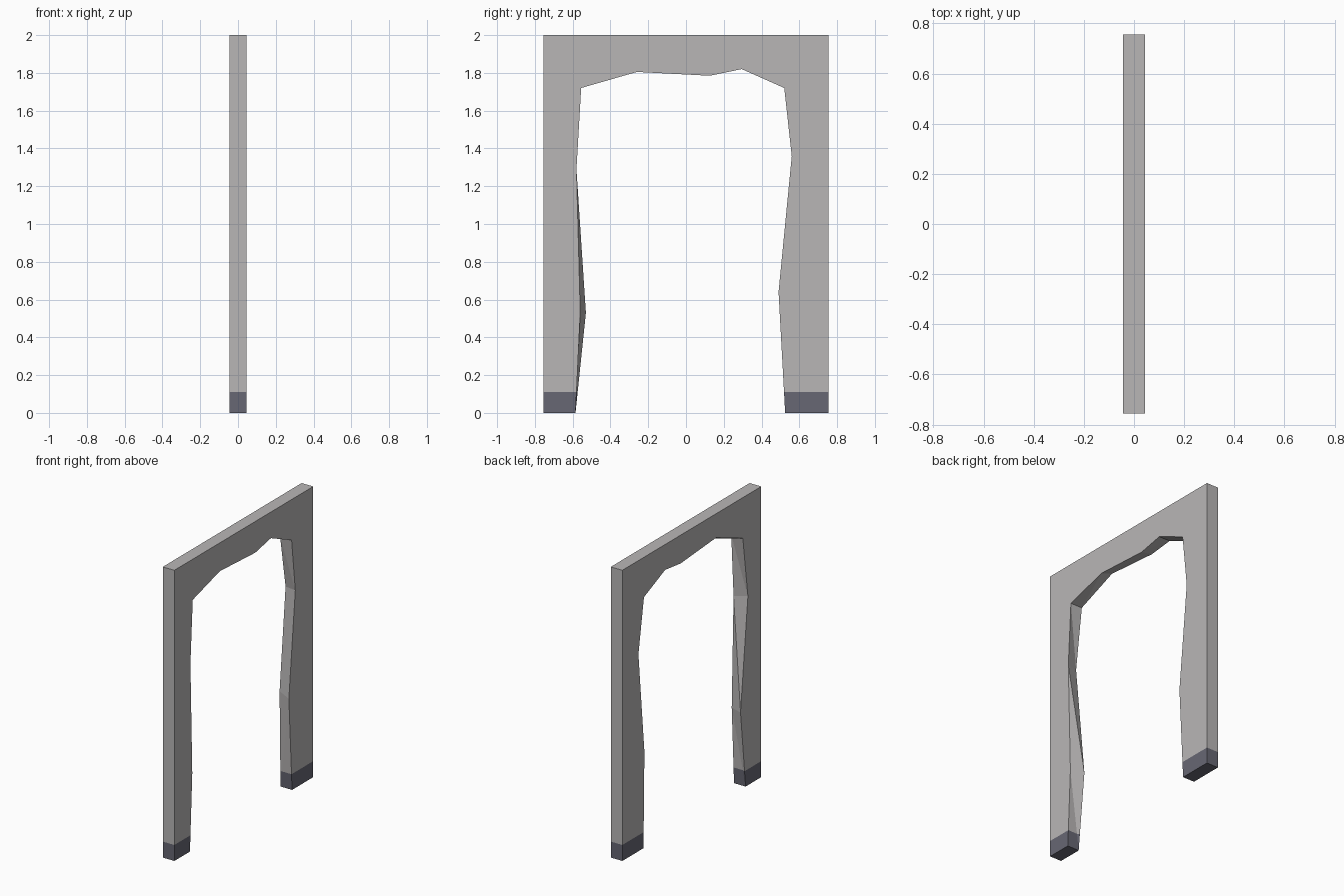
import bpy, bmesh

if "Cube" in bpy.data.objects:
    bpy.data.objects.remove(bpy.data.objects["Cube"])

HALF_W, HEIGHT, HALF_T, FOOT = 0.755, 2.0, 0.044, 0.11

# Rough opening: (y, z) on the +x side, then (y, z) on the -x side
opening = [
    ((-0.585, 0.00), (-0.585, 0.00)),
    ((-0.56, 0.53), (-0.53, 0.53)),
    ((-0.58, 1.29), (-0.61, 1.30)),
    ((-0.555, 1.72), (-0.555, 1.72)),
    ((-0.26, 1.805), (-0.265, 1.835)),
    ((0.125, 1.785), (0.12, 1.805)),
    ((0.295, 1.82), (0.29, 1.825)),
    ((0.52, 1.72), (0.52, 1.725)),
    ((0.56, 1.36), (0.58, 1.355)),
    ((0.49, 0.64), (0.515, 0.66)),
    ((0.525, 0.00), (0.525, 0.00)),
]
outer = [(HALF_W, 0), (HALF_W, HEIGHT), (-HALF_W, HEIGHT), (-HALF_W, 0)]


def material(name, rgb):
    m = bpy.data.materials.new(name)
    m.diffuse_color = (*rgb, 1)
    m.use_nodes = True
    m.node_tree.nodes["Principled BSDF"].inputs["Base Color"].default_value = m.diffuse_color
    return m


# Frame outline on both sides, joined by side walls
bm = bmesh.new()
plus = [bm.verts.new((HALF_T, y, z)) for y, z in [p[0] for p in opening] + outer]
minus = [bm.verts.new((-HALF_T, y, z)) for y, z in [p[1] for p in opening] + outer]
bm.faces.new(plus)
bm.faces.new(minus[::-1])
n = len(plus)
for i in range(n):
    j = (i + 1) % n
    bm.faces.new((plus[i], minus[i], minus[j], plus[j]))
bm.normal_update()
bmesh.ops.triangulate(bm, faces=bm.faces[:])

# Dark band at the feet, cut in at a fixed height
bmesh.ops.bisect_plane(bm, geom=bm.verts[:] + bm.edges[:] + bm.faces[:],
                       plane_co=(0, 0, FOOT), plane_no=(0, 0, 1))
bmesh.ops.recalc_face_normals(bm, faces=bm.faces[:])
for f in bm.faces:
    f.material_index = 1 if f.calc_center_median().z < FOOT else 0

mesh = bpy.data.meshes.new("door_frame")
bm.to_mesh(mesh)
bm.free()
mesh.materials.append(material("stone grey", (0.485, 0.47, 0.47)))
mesh.materials.append(material("dark slate", (0.135, 0.135, 0.172)))
bpy.context.collection.objects.link(bpy.data.objects.new("door_frame", mesh))
